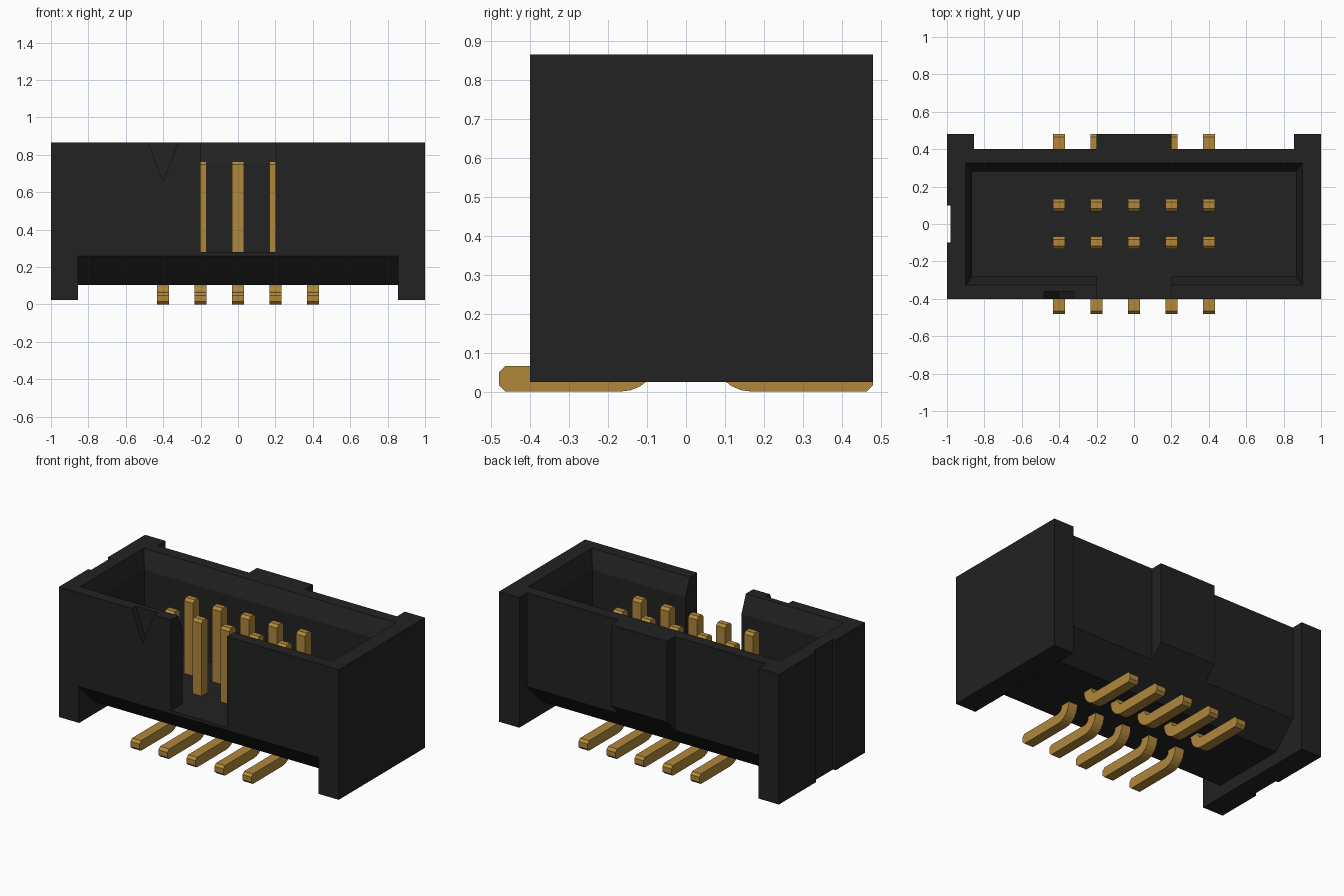
import bpy, bmesh, math
from mathutils import Vector

cube = bpy.data.objects.get("Cube")
if cube:
    bpy.data.objects.remove(cube, do_unlink=True)


def material(name, rgb, metallic=0.0):
    m = bpy.data.materials.new(name)
    m.use_nodes = True
    m.diffuse_color = (*rgb, 1)
    m.node_tree.nodes["Principled BSDF"].inputs["Base Color"].default_value = (*rgb, 1)
    return m


black = material("black plastic", (0.016, 0.016, 0.016))
gold = material("gold metal", (0.434, 0.242, 0.044))


def loft(name, loops, mat):
    """Solid skinned through matching loops of points."""
    bm = bmesh.new()
    rings = [[bm.verts.new(p) for p in loop] for loop in loops]
    for a, b in zip(rings, rings[1:]):
        for i in range(len(a)):
            j = (i + 1) % len(a)
            bm.faces.new((a[i], a[j], b[j], b[i]))
    bm.faces.new(rings[0])
    bm.faces.new(rings[-1])
    bmesh.ops.recalc_face_normals(bm, faces=bm.faces)
    mesh = bpy.data.meshes.new(name)
    bm.to_mesh(mesh)
    bm.free()
    mesh.materials.append(mat)
    obj = bpy.data.objects.new(name, mesh)
    bpy.context.collection.objects.link(obj)
    return obj


def prism(name, pts, axis, lo, hi, mat=black):
    """Extrude a flat profile along one axis."""
    def place(p, d):
        v = list(p)
        v.insert(axis, d)
        return Vector(v)
    return loft(name, [[place(p, d) for p in pts] for d in (lo, hi)], mat)


def rect(x, y0, y1):
    return [(-x, y0), (x, y0), (x, y1), (-x, y1)]


TOP, FLOOR, LEG, TAB = 0.865, 0.28, 0.855, 0.2

# Shroud: plan outline with corner posts, rear key tab and a side groove
plan = [(-1, -0.4), (1, -0.4), (1, 0.48), (LEG, 0.48), (LEG, 0.4),
        (TAB, 0.4), (TAB, 0.48), (-TAB, 0.48), (-TAB, 0.4),
        (-LEG, 0.4), (-LEG, 0.48), (-1, 0.48),
        (-1, 0.1), (-0.98, 0.1), (-0.98, -0.1), (-1, -0.1)]
shroud = prism("shroud", plan, 2, 0.025, TOP)

# Underside relief with sloped edges, leaving a foot at each end
under = [(-0.55, -0.1), (0.55, -0.1), (0.55, 0.415), (0.25, 0.105),
         (-0.25, 0.105), (-0.55, 0.415)]
cutters = [prism("underside_cutter", under, 0, -LEG, LEG)]

# Cavity with a bevelled mouth
inner, mouth = rect(0.865, -0.28, 0.28), rect(0.9, -0.325, 0.325)
levels = [(inner, FLOOR), (inner, 0.75), (mouth, TOP), (mouth, TOP + 0.1)]
cutters.append(loft("cavity_cutter",
                    [[(x, y, z) for x, y in r] for r, z in levels], black))

# Key slot in the front wall and the first-pin triangle
cutters.append(prism("key_slot_cutter", rect(TAB, -0.5, -0.2), 2, FLOOR, TOP + 0.1))
arrow = [(-0.4, 0.66), (-0.3, TOP + 0.05), (-0.5, TOP + 0.05)]
cutters.append(prism("pin_mark_cutter", arrow, 1, -0.5, -0.36))

for c in cutters:
    c.hide_render = True
    mod = shroud.modifiers.new(c.name, 'BOOLEAN')
    mod.operation = 'DIFFERENCE'
    mod.solver = 'EXACT'
    mod.object = c

# Bake the cuts and drop the cutters
deps = bpy.context.evaluated_depsgraph_get()
baked = bpy.data.meshes.new_from_object(shroud.evaluated_get(deps))
shroud.modifiers.clear()
shroud.data = baked
baked.materials.clear()
baked.materials.append(black)
for p in baked.polygons:
    p.material_index = 0
for c in cutters:
    bpy.data.objects.remove(c, do_unlink=True)


# Contact pins: bent profile with chamfered ends
def arc(cy, cz, r, a0, a1, n=6):
    angles = [math.radians(a0 + (a1 - a0) * i / n) for i in range(n + 1)]
    return [(cy + r * math.cos(a), cz + r * math.sin(a)) for a in angles]


T, C, END, TIP = 0.065, 0.016, 0.48, 0.765
near, far, bend = 0.0675, 0.1325, 0.1
profile = [(near, TIP - C), (near + C, TIP), (far - C, TIP), (far, TIP - C)]
profile += arc(near + bend, bend, bend - T, 180, 270)
profile += [(END - C, T), (END, T - C), (END, C), (END - C, 0)]
profile += arc(near + bend, bend, bend, 270, 180)

for side, row in ((-1, "front"), (1, "back")):
    for i in range(5):
        x = -0.4 + 0.2 * i
        prism(f"{row}_pin_{i + 1}", [(side * y, z) for y, z in profile],
              0, x - 0.032, x + 0.032, gold)
